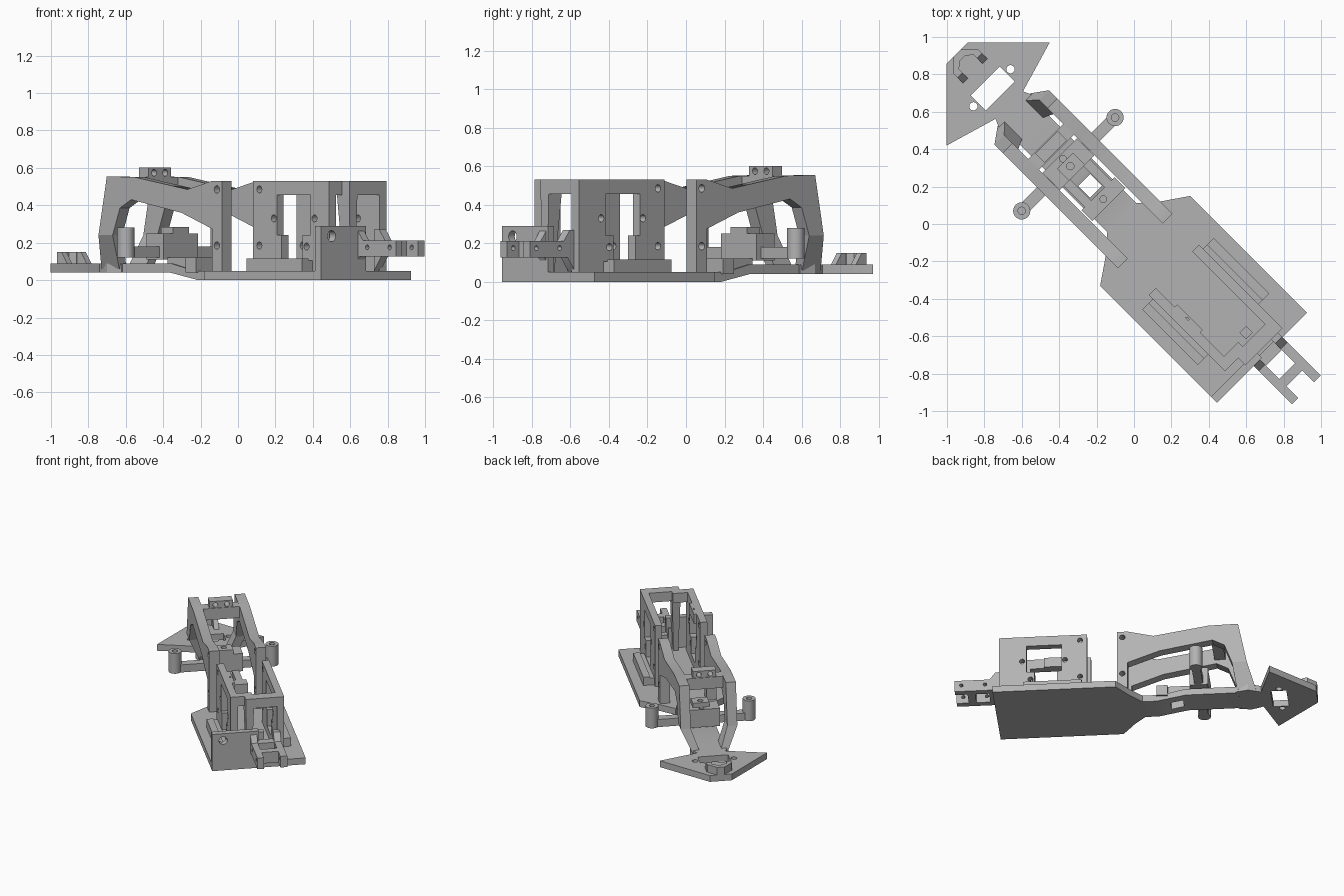
import bpy, bmesh, math
from mathutils import Matrix, Vector

if "Cube" in bpy.data.objects:
    bpy.data.objects.remove(bpy.data.objects["Cube"])

# Local frame: X runs nose (-) to tail (+), Y across; turned 45 degrees on the ground
PLACE = Matrix.Rotation(-math.pi / 4, 4, 'Z') @ Matrix.Translation((0, -0.022, 0))
grey = bpy.data.materials.new("grey_plastic")
grey.diffuse_color = (0.45, 0.45, 0.45, 1)
grey.use_nodes = True
grey.node_tree.nodes["Principled BSDF"].inputs["Base Color"].default_value = grey.diffuse_color


def finish(name, bm):
    bmesh.ops.recalc_face_normals(bm, faces=bm.faces)
    bm.transform(PLACE)
    me = bpy.data.meshes.new(name)
    bm.to_mesh(me)
    bm.free()
    me.materials.append(grey)
    ob = bpy.data.objects.new(name, me)
    bpy.context.collection.objects.link(ob)
    return ob


def prism(name, pts, lo, hi, axis='z'):
    """Outline swept up (axis z) or across (axis y)."""
    bm = bmesh.new()
    put = (lambda p, t: (p[0], p[1], t)) if axis == 'z' else (lambda p, t: (p[0], t, p[1]))
    a = [bm.verts.new(put(p, lo)) for p in pts]
    b = [bm.verts.new(put(p, hi)) for p in pts]
    bm.faces.new(a)
    bm.faces.new(b[::-1])
    for i in range(len(pts)):
        j = (i + 1) % len(pts)
        bm.faces.new((a[i], a[j], b[j], b[i]))
    return finish(name, bm)


def box(name, x0, x1, y0, y1, z0, z1):
    return prism(name, [(x0, y0), (x1, y0), (x1, y1), (x0, y1)], z0, z1)


def hull(name, pts):
    bm = bmesh.new()
    for p in pts:
        bm.verts.new(p)
    bmesh.ops.convex_hull(bm, input=bm.verts)
    bmesh.ops.dissolve_limit(bm, angle_limit=0.01, verts=bm.verts, edges=bm.edges)
    return finish(name, bm)


def rod(name, c, r, length, axis='z'):
    bm = bmesh.new()
    turn = {'z': Matrix(), 'x': Matrix.Rotation(math.pi / 2, 4, 'Y'),
            'y': Matrix.Rotation(math.pi / 2, 4, 'X')}[axis]
    bmesh.ops.create_cone(bm, cap_ends=True, segments=24, radius1=r, radius2=r,
                          depth=length, matrix=Matrix.Translation(c) @ turn)
    return finish(name, bm)


def cut(ob, *cutters):
    for c in cutters:
        m = ob.modifiers.new("cut", 'BOOLEAN')
        m.object, m.solver = c, 'EXACT'
        bpy.context.view_layer.objects.active = ob
        bpy.ops.object.modifier_apply(modifier=m.name)
        bpy.data.objects.remove(c)


def mirror_outline(half):
    return half + [(x, -y) for x, y in reversed(half)]


# Floor: main plate, rising neck, foot plate and nose plate
prism("main_plate", mirror_outline([(.99, .34), (.106, .34), (.014, .206), (-.07, .11)]), 0, .05)
neck = prism("neck", [(-.06, 0), (-.17, 0), (-.38, .04), (-.76, .04), (-.76, .09),
                      (-.38, .09), (-.2, .05), (-.06, .05)], -.11, .11, 'y')
cut(neck, box("c", -.355, -.265, -.045, .045, -.1, .3))
prism("foot_plate", mirror_outline([(-.74, .12), (-.83, .14), (-.885, .12), (-.93, .1)]), .041, .09)
nose = prism("nose_plate", mirror_outline([(-.92, .1), (-1.005, .39), (-1.315, .08)]), .04, .09)
cut(nose, box("c", -1.103, -.99, -.11, .11, 0, .2),
    *[rod("c", (-1.052, s * .14, .07), .022, .2) for s in (1, -1)])

# Nose bracket: C-shaped hook with sloping arm ends
prism("nose_hook", [(-1.25, .092), (-1.315, .027), (-1.315, -.027), (-1.25, -.092), (-1.25, -.05),
                    (-1.275, -.02), (-1.275, .02), (-1.25, .05)], .085, .15)
for s in (1, -1):
    y0, y1 = sorted((s * .055, s * .092))
    prism("nose_hook_arm", [(-1.255, .085), (-1.255, .15), (-1.22, .15), (-1.175, .085)], y0, y1, 'y')

# Front side rails with inward-bent legs
RAIL = [(.106, .04), (.106, .53), (.03, .53), (-.155, .485), (-.55, .55), (-.764, .555),
        (-.827, .24), (-.72, .24), (-.665, .385), (-.58, .43), (-.2, .36), (.03, .275), (.03, .04)]
for s in (1, -1):
    y0, y1 = sorted((s * .133, s * .206))
    rail = prism("front_side_rail", RAIL, y0, y1, 'y')
    cut(rail, *[rod("c", (.068, s * .17, z), .02, .2, 'y') for z in (.485, .185)])
    hull("front_leg", [(x, s * y, .24) for x in (-.827, -.72) for y in (.133, .206)] +
         [(x, s * y, .06) for x in (-.885, -.75) for y in (.07, .125)])

# Upper cross beam with two-hole mount
box("upper_cross_beam", -.645, -.565, -.14, .14, .46, .55)
mount = box("shock_mount", -.64, -.57, -.085, .085, .545, .602)
cut(mount, *[rod("c", (-.6, s * .042, .574), .018, .2, 'x') for s in (1, -1)])

# Steering block, side arms and upright sleeves
block = box("axle_block", -.54, -.41, -.13, .13, .11, .25)
cut(block, *[rod("c", (x, 0, .25), .018, .1) for x in (-.515,)])
saddle = box("axle_saddle", -.5, -.41, -.06, .06, .245, .285)
cut(saddle, rod("c", (-.46, 0, .285), .02, .05))
for s in (1, -1):
    y0, y1 = sorted((s * .12, s * .33))
    box("side_arm", -.505, -.443, y0, y1, .12, .18)
    sleeve = rod("upright_sleeve", (-.474, s * .353, .2), .046, .16)
    cut(sleeve, rod("c", (-.474, s * .353, .28), .02, .12))
for s in (1, -1):
    y0, y1 = sorted((s * .05, s * .1))
    box("neck_rib", -.41, -.24, y0, y1, .05, .12)
cross = box("neck_cross_block", -.25, -.17, -.125, .125, .04, .12)
cut(cross, rod("c", (-.21, 0, .12), .018, .06))

# Rear side walls with stepped windows and screw holes
WINDOW = [(.54, .11), (.70, .11), (.70, .24), (.76, .24), (.76, .455),
          (.505, .455), (.505, .24), (.54, .24)]
for s, end in ((1, .955), (-1, .9)):
    y0, y1 = sorted((s * .138, s * .19))
    wall = box("rear_side_wall", .325, end, y0, y1, .04, .53)
    cut(wall, prism("c", WINDOW, y0 - .1, y1 + .1, 'y'),
        *[rod("c", (x, s * .165, z), .019, .2, 'y')
          for x, z in ((.373, .485), (.373, .185), (.483, .33), (.73, .18), (.79, .33))])
    y0, y1 = sorted((s * .22, s * .27))
    box("side_step", .355, .775, y0, y1, .04, .115)
    y0, y1 = sorted((s * .185, s * .225))
    box("side_step_web", .355, .775, y0, y1, .04, .105)

# Pad on the left wall, carrying a screw hole
pad = box("top_pad", .467, .66, -.16, -.118, .455, .53)
cut(pad, rod("c", (.56, -.14, .53), .012, .06))

# Rear top frame: offset beam and tapered post
box("rear_top_beam", .875, .955, -.045, .16, .455, .53)
box("rear_top_link", .84, .9, -.16, -.03, .455, .53)
box("rear_top_return", .84, .955, -.09, -.045, .455, .53)
hull("tapered_post", [(x, y, .46) for x in (.86, .955) for y in (-.09, -.03)] +
     [(x, y, .3) for x in (.9, .95) for y in (-.08, -.045)] +
     [(x, y, .04) for x in (.9, .95) for y in (-.08, -.045)])
box("locating_post", .81, .86, .01, .06, .04, .22)

# Rear panel with cable hole
panel = box("rear_panel", .945, .99, -.34, 0, .04, .29)
cut(panel, rod("c", (.97, -.26, .235), .03, .2, 'x'))

# Tail bracket: two arms, cross bar and gussets
for y0, y1 in ((-.062, -.015), (.105, .155)):
    arm = box("tail_arm", .94, 1.278, y0, y1, .125, .213)
    cut(arm, *[rod("c", (x, (y0 + y1) / 2, .175), .013, .2, 'y') for x in (1.06, 1.23)])
    prism("tail_gusset", [(.945, .05), (1.0, .125), (1.03, .21), (.985, .27), (.945, .27)], y0, y1, 'y')
box("tail_cross_bar", 1.135, 1.19, -.02, .11, .125, .213)
box("tail_root_bar", .97, 1.035, -.02, .11, .125, .213)

# Smooth round parts, keep edges sharp
for ob in bpy.context.scene.objects:
    ob.select_set(True)
bpy.context.view_layer.objects.active = panel
bpy.ops.object.shade_smooth_by_angle(angle=math.radians(30))
